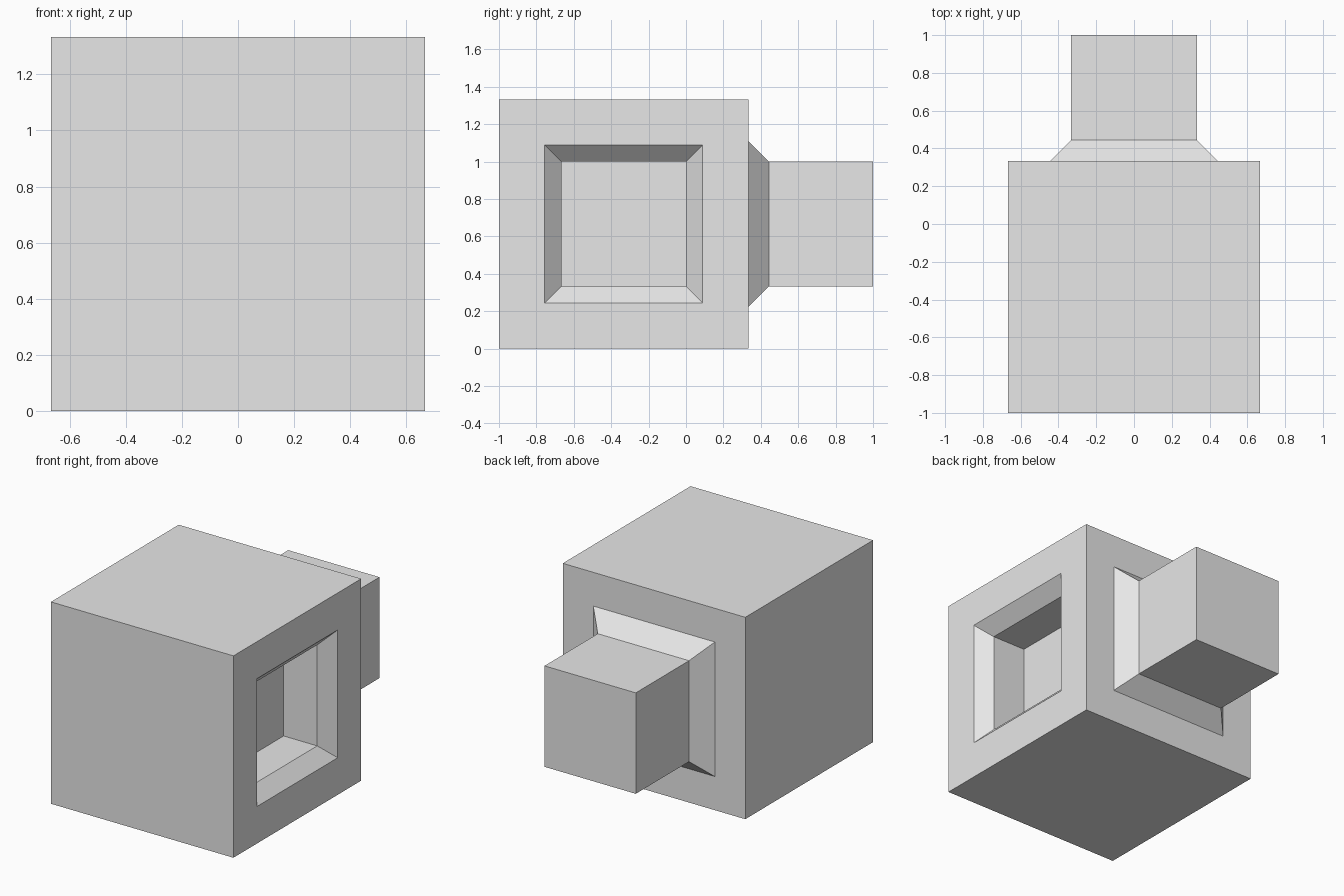
import bpy
import bmesh
from mathutils import Vector

old = bpy.data.objects.get("Cube")
if old:
    bpy.data.objects.remove(old, do_unlink=True)

HALF = 2 / 3                       # half the block's side
PEG = 1 / 3                        # half the peg's and socket's side
CENTRE = Vector((0, -1 / 3, HALF))

# Plain grey
grey = bpy.data.materials.new("light grey")
grey.use_nodes = True
grey.diffuse_color = (0.8, 0.8, 0.8, 1)
grey.node_tree.nodes["Principled BSDF"].inputs["Base Color"].default_value = (0.8, 0.8, 0.8, 1)


def step_face(bm, face, half, depth):
    """Extrude a square face along its normal and resize it to the given half side."""
    normal = face.normal.copy()
    face = bmesh.ops.extrude_discrete_faces(bm, faces=[face])["faces"][0]
    mid = face.calc_center_median()
    size = max(abs(c) for c in (face.verts[0].co - mid))
    for v in face.verts:
        v.co = mid + (v.co - mid) * (half / size) + normal * depth
    face.normal_update()
    return face


def face_towards(bm, direction):
    return max(bm.faces, key=lambda f: f.normal.dot(Vector(direction)))


# Block
bm = bmesh.new()
bmesh.ops.create_cube(bm, size=2 * HALF)
bmesh.ops.translate(bm, verts=bm.verts, vec=CENTRE)
bm.normal_update()
side, back = face_towards(bm, (1, 0, 0)), face_towards(bm, (0, 1, 0))

# Socket: rim, chamfer, straight pocket
for half, depth in ((0.422, 0), (PEG, -0.088), (PEG, -0.245)):
    side = step_face(bm, side, half, depth)

# Peg: rim, sloped collar, straight shaft
for half, depth in ((0.444, 0), (PEG, 0.111), (PEG, 0.556)):
    back = step_face(bm, back, half, depth)

bmesh.ops.recalc_face_normals(bm, faces=bm.faces)
mesh = bpy.data.meshes.new("joint_block")
bm.to_mesh(mesh)
bm.free()
mesh.materials.append(grey)
block = bpy.data.objects.new("joint_block", mesh)
bpy.context.collection.objects.link(block)
